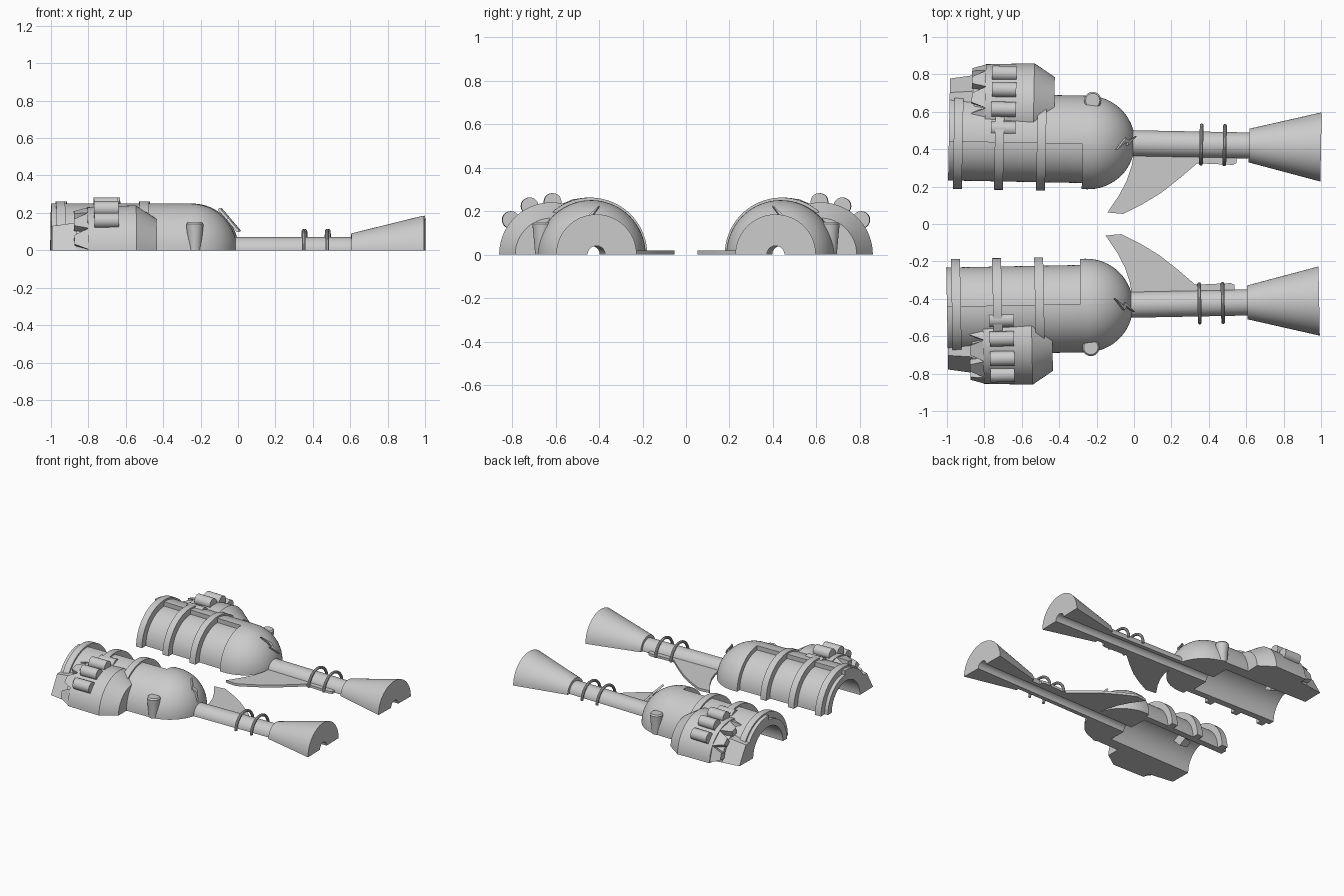
import bpy, bmesh, math
from math import sin, cos, pi, radians
from mathutils import Matrix

if "Cube" in bpy.data.objects:
    bpy.data.objects.remove(bpy.data.objects["Cube"])

grey = bpy.data.materials.new("plain_grey")
grey.use_nodes = True
COLOUR = (0.6, 0.6, 0.6, 1)
grey.diffuse_color = COLOUR
grey.node_tree.nodes["Principled BSDF"].inputs["Base Color"].default_value = COLOUR
parts = []


def finish(name, bm, keep=True):
    bmesh.ops.recalc_face_normals(bm, faces=bm.faces)
    mesh = bpy.data.meshes.new(name)
    bm.to_mesh(mesh)
    bm.free()
    mesh.materials.append(grey)
    obj = bpy.data.objects.new(name, mesh)
    bpy.context.collection.objects.link(obj)
    if keep:
        parts.append(obj)
    return obj


def revolve(name, profile, start=0, end=180, y=0, steps=32, keep=True):
    """Sweep a closed (x, radius) profile about the x axis and cap both ends."""
    bm = bmesh.new()
    rows = []
    for i in range(steps + 1):
        a = radians(start + (end - start) * i / steps)
        rows.append([bm.verts.new((x, y + r * cos(a), r * sin(a))) for x, r in profile])
    n = len(profile)
    for r0, r1 in zip(rows, rows[1:]):
        for j in range(n):
            k = (j + 1) % n
            bm.faces.new((r0[j], r0[k], r1[k], r1[j]))
    bm.faces.new(rows[0])
    bm.faces.new(rows[-1])
    bmesh.ops.remove_doubles(bm, verts=bm.verts, dist=1e-5)
    return finish(name, bm, keep)


def plate(name, outline, thickness, matrix=Matrix()):
    """Extrude a flat outline upward."""
    bm = bmesh.new()
    face = bm.faces.new([bm.verts.new((x, y, 0)) for x, y in outline])
    top = bmesh.ops.extrude_face_region(bm, geom=[face])["geom"]
    verts = [v for v in top if isinstance(v, bmesh.types.BMVert)]
    bmesh.ops.translate(bm, verts=verts, vec=(0, 0, thickness))
    bm.transform(matrix)
    return finish(name, bm)


# Hollow body: recessed inner quarter, full outer quarter, rounded nose
REAR, NOSE, R, BORE, HOLE = -0.99, -0.245, 0.25, 0.17, 0.04
arc = [(NOSE + R * sin(t), R * cos(t)) for t in [i * 1.41 / 14 for i in range(15)]]
inside = [(0, HOLE), (-0.3, HOLE), (-0.3, BORE)]
revolve("body_outer", [(REAR, BORE), (REAR, R)] + arc + inside, 0, 92, steps=18)
revolve("body_inner", [(REAR, BORE), (REAR, 0.217), (-0.275, 0.217), (-0.275, R)] + arc + inside,
        92, 180, steps=18)

# Raised bands
for i, x in enumerate((-0.94, -0.72, -0.495)):
    revolve(f"band_{i + 1}", [(x - 0.024, 0.2), (x - 0.024, 0.262), (x + 0.024, 0.262), (x + 0.024, 0.2)])

# Barrel, muzzle cone and thin hoops
revolve("barrel", [(-0.05, HOLE), (-0.05, 0.07), (0.62, 0.07), (0.62, HOLE)])
revolve("muzzle_cone", [(0.615, HOLE), (0.615, 0.09), (1, 0.185), (1, HOLE)])
for i, x in enumerate((0.36, 0.485)):
    revolve(f"hoop_{i + 1}", [(x + 0.01 * cos(t), 0.103 + 0.01 * sin(t))
                              for t in [j * pi / 5 for j in range(10)]])

# Flat fin under the barrel
plate("fin", [(-0.135, -0.372), (-0.05, -0.378), (0.05, -0.325), (0.15, -0.262), (0.25, -0.18),
              (0.34, -0.1), (0.53, -0.105), (0.55, -0.095), (0.55, -0.05), (0, -0.05),
              (-0.01, -0.12), (-0.035, -0.2), (-0.075, -0.28)], 0.018)

# Zigzag ornament lying on the nose
tilt = Matrix.Translation((-0.047, 0.005, 0.157)) @ Matrix.Rotation(radians(50), 4, "Y")
plate("zigzag", [(-0.08, -0.04), (0.012, 0.012), (0.008, -0.018), (0.08, 0.035),
                 (-0.012, -0.008), (-0.008, 0.022)], 0.014, tilt)

# Upright side knob
bm = bmesh.new()
bmesh.ops.create_cone(bm, cap_ends=True, segments=24, radius1=0.033, radius2=0.046, depth=0.14)
bmesh.ops.translate(bm, verts=bm.verts, vec=(-0.225, 0.225, 0.07))
finish("side_knob", bm)
bm = bmesh.new()
bmesh.ops.create_cone(bm, cap_ends=True, segments=24, radius1=0.046, radius2=0.038, depth=0.01)
bmesh.ops.translate(bm, verts=bm.verts, vec=(-0.225, 0.225, 0.145))
finish("knob_cap", bm)

# Side drum and six-sided exhaust, with the bore cut through both
DRUM = 0.178
drum = revolve("side_drum", [(-0.86, 0), (-0.86, 0.17), (-0.8, 0.18), (-0.8, 0.23), (-0.67, 0.235),
                             (-0.54, 0.24), (-0.43, 0.168), (-0.43, 0)], y=DRUM)
exhaust = revolve("exhaust", [(REAR, 0), (REAR, 0.15), (-0.85, 0.172), (-0.85, 0)], y=DRUM, steps=3)
cutter = revolve("bore_cutter", [(-1.1, 0), (-1.1, BORE + 0.01), (-0.3, BORE + 0.01), (-0.3, 0)],
                 -90, 270, steps=64, keep=False)
cutter.hide_render = True
# a full turn needs no caps
bm = bmesh.new()
bmesh.ops.create_cone(bm, cap_ends=True, segments=64, radius1=BORE + 0.01, radius2=BORE + 0.01, depth=0.8)
bm.transform(Matrix.Translation((-0.7, 0, 0)) @ Matrix.Rotation(pi / 2, 4, "Y"))
bm.to_mesh(cutter.data)
bm.free()
for obj in (drum, exhaust):
    mod = obj.modifiers.new("bore", "BOOLEAN")
    mod.object, mod.operation, mod.solver = cutter, "DIFFERENCE", "EXACT"
    bpy.context.view_layer.objects.active = obj
    bpy.ops.object.modifier_apply(modifier=mod.name)
bpy.data.objects.remove(cutter)

# Small rollers around the drum
for i in range(4):
    a = radians(41 + 25.5 * i)
    bm = bmesh.new()
    bmesh.ops.create_cone(bm, cap_ends=True, segments=20, radius1=0.04, radius2=0.04, depth=0.13)
    bm.transform(Matrix.Translation((-0.7, DRUM + 0.243 * cos(a), 0.243 * sin(a)))
                 @ Matrix.Rotation(pi / 2, 4, "Y"))
    finish(f"roller_{i + 1}", bm)

# Pointed teeth on the drum's rear rim
for i in range(5):
    bm = bmesh.new()
    corners = []
    for x, spread, outer in ((-0.795, 15, 0.23), (-0.872, 7, 0.21)):
        for r in (0.165, outer):
            for side in (-1, 1):
                a = radians(16 + 30 * i + side * spread)
                corners.append(bm.verts.new((x, DRUM + r * cos(a), r * sin(a))))
    bmesh.ops.convex_hull(bm, input=corners)
    finish(f"tooth_{i + 1}", bm)

# Place one half and add its mirrored partner
place = Matrix.Translation((0, 0.431, 0)) @ Matrix.Rotation(-0.019, 4, "Z")
mirror = Matrix.Translation((-0.01, 0, 0)) @ Matrix.Scale(-1, 4, (0, 1, 0))
everything = []
for obj in parts:
    obj.data.transform(place)
    twin = obj.copy()
    twin.data = obj.data.copy()
    twin.data.transform(mirror)
    twin.data.flip_normals()
    name = obj.name
    obj.name, twin.name = name + "_back", name + "_front"
    bpy.context.collection.objects.link(twin)
    everything += [obj, twin]

bpy.ops.object.select_all(action="DESELECT")
for obj in everything:
    obj.select_set(True)
bpy.context.view_layer.objects.active = everything[0]
bpy.ops.object.shade_smooth_by_angle(angle=radians(30))
